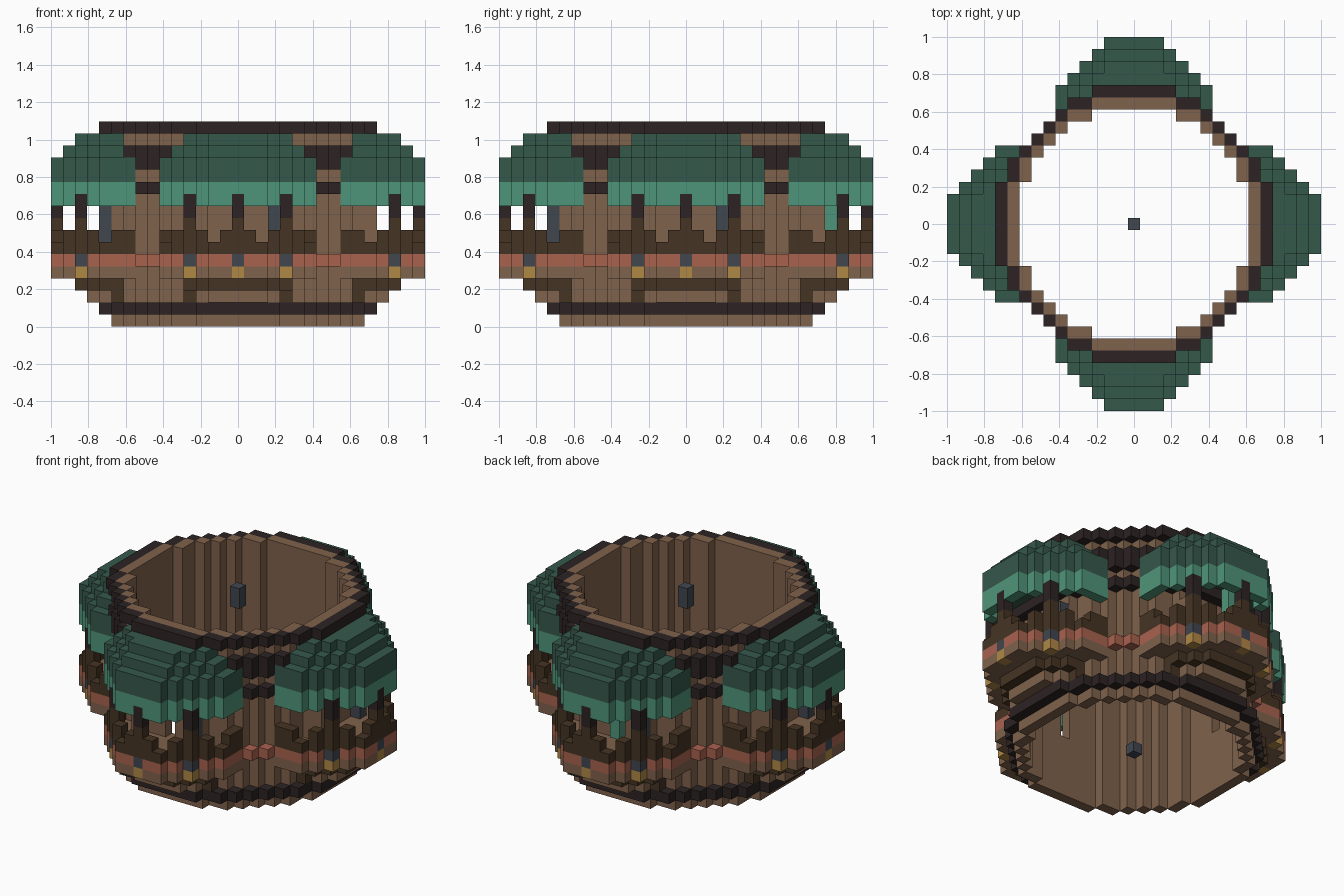
import bpy
import bmesh
from mathutils import Vector

cube = bpy.data.objects.get("Cube")
if cube:
    bpy.data.objects.remove(cube, do_unlink=True)

S = 2 / 31          # size of one block
TOP = 17            # height in blocks

# Flat colours
COLOURS = {
    "light_wood": "80624C", "dark_wood": "453423", "charred_wood": "2D2323",
    "roof_green": "35584B", "trim_green": "4F957A", "clay_red": "A9624F",
    "brass": "B08845", "slate": "41474F",
}


def linear(c):
    return c / 12.92 if c <= 0.04045 else ((c + 0.055) / 1.055) ** 2.4


def make_material(name, code):
    rgb = [linear(v / 255) for v in bytes.fromhex(code)]
    mat = bpy.data.materials.new(name)
    mat.use_nodes = True
    mat.diffuse_color = (*rgb, 1)
    mat.node_tree.nodes["Principled BSDF"].inputs["Base Color"].default_value = (*rgb, 1)
    return mat


MATS = {n: make_material(n, c) for n, c in COLOURS.items()}
cells = {}          # block position -> (part, colour)


def put(part, colour, plan, layers):
    for x, y in plan:
        for z in layers:
            cells[x, y, z] = (part, colour)


def turn(plan, k):
    """Turn balcony plan (across, outward) to side k: front, right, back, left."""
    out = []
    for u, d in plan:
        x, y = u, -d
        for _ in range(k):
            x, y = -y, x
        out.append((x, y))
    return out


# Round tower plan: wall ring and a band one block outside it
SPAN = range(-15, 16)
disc = {(x, y) for x in SPAN for y in SPAN if x * x + y * y < 10.5 ** 2}
wall = {(x, y) for x, y in disc if x * x + y * y >= 9.5 ** 2}
band = {(x + a, y + b) for x, y in disc for a, b in ((1, 0), (-1, 0), (0, 1), (0, -1))} - disc


def wedge(shrink):
    """Balcony plan outside the wall, stepped in by a number of blocks."""
    half = 6 - shrink
    return {(u, d) for u in range(-half, half + 1) for d in range(6, 16 - shrink)
            if abs(u) + d <= 17 - shrink and (u, d) not in disc}


full = wedge(0)
edge = {(u, d) for u, d in full if abs(u) + d == 17 or d == 15 or abs(u) == 6}
posts = [(0, 15), (-4, 13), (4, 13)]
notches = {(-2, 15), (2, 15), (-6, 11), (6, 11)}

# Tower wall with its dark bands
put("tower_wall", "light_wood", wall, range(TOP))
for z in (1, 11, 13, 14, 16):
    put("dark_bands", "charred_wood", band, [z])
put("red_band", "clay_red", band, [5])

for k in range(4):
    def add(part, colour, plan, layers):
        put(part, colour, turn(plan, k), layers)

    # Stepped supports under the balcony
    add("balcony_support", "light_wood", wedge(3), [2])
    add("balcony_bracket", "dark_wood", [(-4, 10), (4, 10)], [2])
    add("balcony_bracket", "dark_wood", wedge(2), [3])
    # Floor, red edge and notched railing
    add("balcony_floor", "light_wood", full, [4, 5])
    add("red_band", "clay_red", edge, [5])
    add("railing", "dark_wood", edge, [6])
    add("railing", "dark_wood", edge - notches, [7])
    # Door posts beside the doorway
    add("door_panel", "slate", [(3, 11)], range(6, 10))
    add("door_post", "light_wood", [(-3, 11)], range(6, 10))
    # Roof with hanging trim
    add("roof_trim", "trim_green", edge, [10, 11])
    add("roof", "roof_green", full, [12, 13])
    add("roof", "roof_green", wedge(1), [14])
    add("roof", "roof_green", wedge(2), [15])
    # Posts with brass feet
    add("post_foot", "brass", posts, [4])
    add("post_collar", "slate", posts, [5])
    add("post", "dark_wood", posts, [6, 7, 8])
    add("post_top", "charred_wood", posts, [9, 10])
    # Narrow doorway through the wall
    for x, y in turn([(0, 10)], k):
        for z in (6, 7, 8):
            del cells[x, y, z]

# Hanging vine on the back balcony, and the central blocks
put("hanging_vine", "trim_green", turn([(1, 12)], 2), range(7, 12))
put("upper_core_block", "slate", [(0, 0)], [15, 16])
put("lower_core_block", "slate", [(0, 0)], [0])


def build(part):
    """Make one mesh from the exposed sides of the part's blocks."""
    bm = bmesh.new()
    verts = {}
    colours = sorted({c for p, c in cells.values() if p == part})

    def vert(p):
        key = tuple(round(2 * v) for v in p)
        if key not in verts:
            verts[key] = bm.verts.new(p * S)
        return verts[key]

    for pos, (p, colour) in cells.items():
        if p != part:
            continue
        centre = Vector(pos) + Vector((0, 0, 0.5))
        for axis in range(3):
            for sign in (-1, 1):
                n = Vector((0, 0, 0))
                n[axis] = sign
                if tuple(int(a + b) for a, b in zip(pos, n)) in cells:
                    continue
                a = Vector((0, 0, 0))
                a[(axis + 1) % 3] = 0.5
                b = n.cross(a)
                mid = centre + n / 2
                face = bm.faces.new([vert(mid + q) for q in (a + b, b - a, -a - b, a - b)])
                face.material_index = colours.index(colour)
    mesh = bpy.data.meshes.new(part)
    bm.to_mesh(mesh)
    bm.free()
    for c in colours:
        mesh.materials.append(MATS[c])
    bpy.context.scene.collection.objects.link(bpy.data.objects.new(part, mesh))


for name in sorted({p for p, c in cells.values()}):
    build(name)
